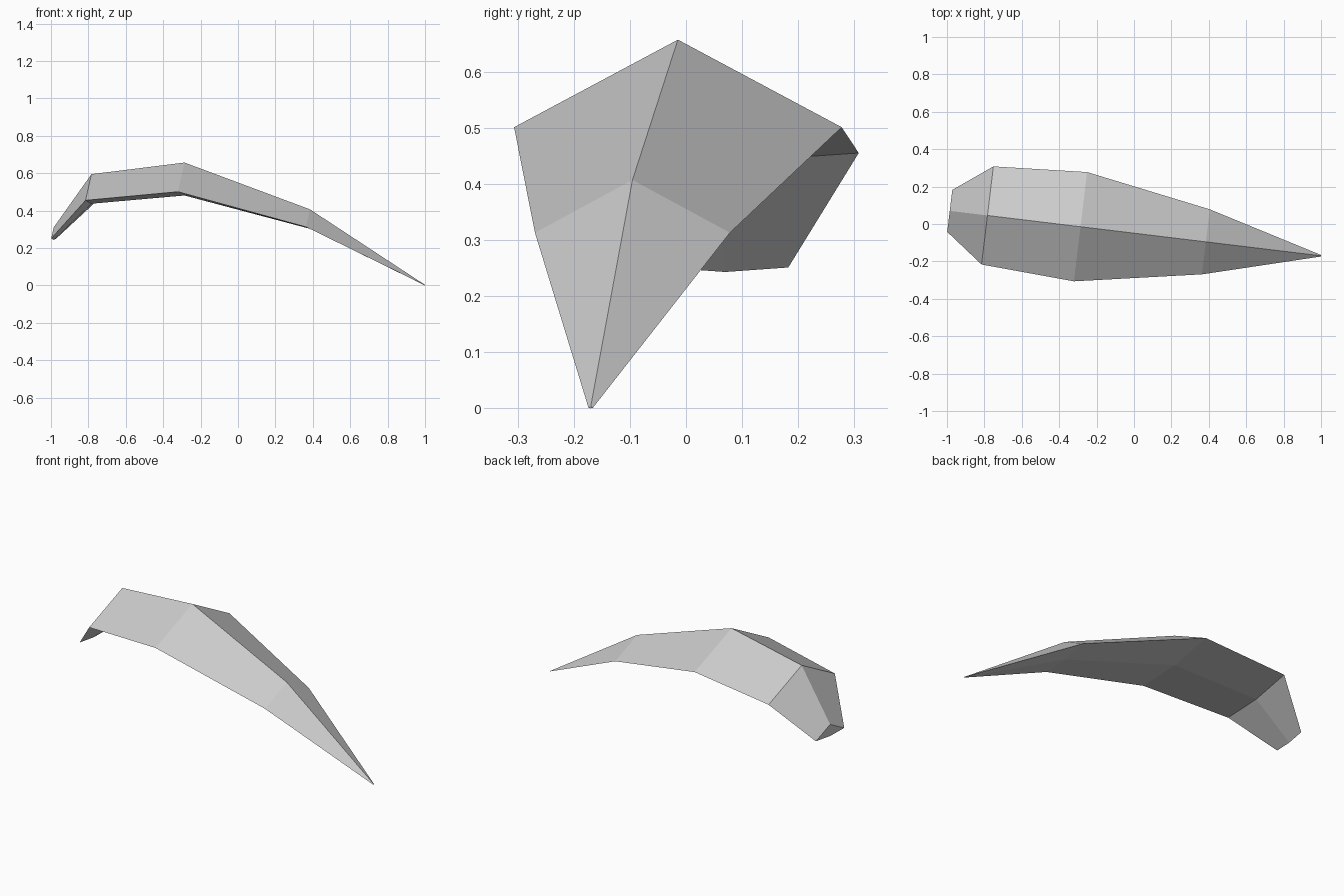
import bpy
import bmesh
from mathutils import Vector

cube = bpy.data.objects.get("Cube")
if cube:
    bpy.data.objects.remove(cube, do_unlink=True)

# One flat grey
grey = bpy.data.materials.new("light_grey")
grey.use_nodes = True
COLOR = (0.6, 0.6, 0.6, 1)
grey.diffuse_color = COLOR
grey.node_tree.nodes["Principled BSDF"].inputs["Base Color"].default_value = COLOR

# Blade lies along a slightly turned axis
along = Vector((0.993, -0.12, 0))
across = Vector((0.12, 0.993, 0))
middle = Vector((0, -0.049, 0))

# Stations: distance along, rim height, half width, ridge rise, keel drop
stations = [
    (-0.992, 0.251, 0.113, 0.060, 0.008),
    (-0.789, 0.455, 0.264, 0.140, 0.018),
    (-0.288, 0.501, 0.294, 0.156, 0.020),
    (0.387, 0.313, 0.175, 0.094, 0.010),
    (1.007, 0.001, 0.004, 0.002, 0.001),
]

# Kite-shaped cross-sections joined into a closed, arched blade
bm = bmesh.new()
rings = []
for dist, rim, half, rise, drop in stations:
    centre = middle + along * dist + Vector((0, 0, rim))
    up = Vector((0, 0, 1))
    corners = (centre - across * half, centre + up * rise,
               centre + across * half, centre - up * drop)
    rings.append([bm.verts.new(c) for c in corners])

for a, b in zip(rings, rings[1:]):
    for i in range(4):
        j = (i + 1) % 4
        bm.faces.new((a[i], a[j], b[j], b[i]))
bm.faces.new(rings[0])
bm.faces.new(rings[-1])
bmesh.ops.recalc_face_normals(bm, faces=bm.faces)

mesh = bpy.data.meshes.new("curved_blade")
bm.to_mesh(mesh)
bm.free()
mesh.materials.append(grey)
blade = bpy.data.objects.new("curved_blade", mesh)
bpy.context.collection.objects.link(blade)
